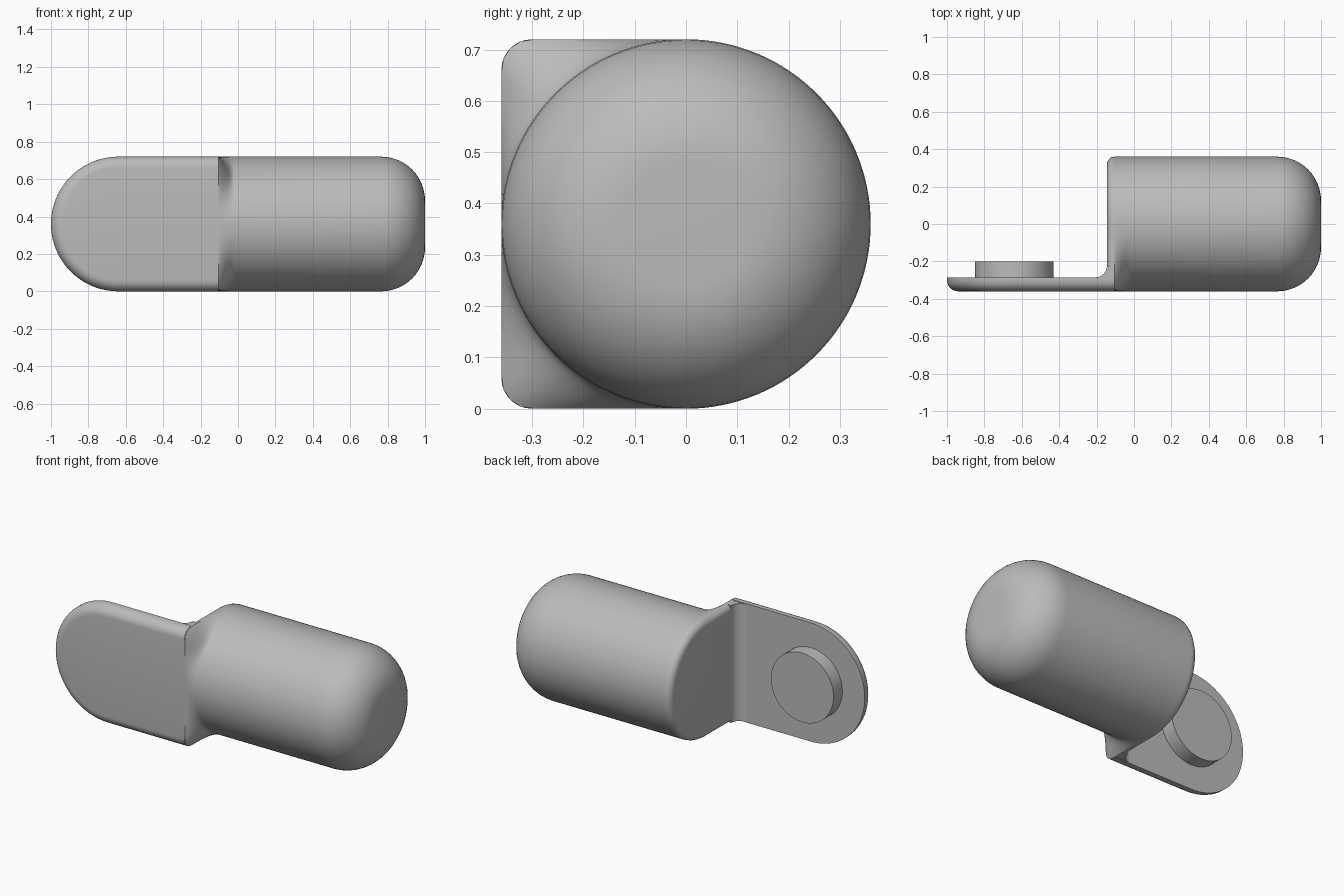
import bpy, bmesh, math
from math import sin, cos, pi

cube = bpy.data.objects.get("Cube")
if cube:
    bpy.data.objects.remove(cube)

R = 0.36          # barrel radius and half height of the plate
CORNER = 0.06     # rounding of the front edges
BACK = -0.285     # back face of the plate

grey = bpy.data.materials.new("plain grey")
grey.use_nodes = True
colour = (0.5, 0.5, 0.5, 1)
grey.diffuse_color = colour
grey.node_tree.nodes["Principled BSDF"].inputs["Base Color"].default_value = colour


def loft(name, rings, angle=35):
    """Skin a list of equal closed rings and cap both ends."""
    bm = bmesh.new()
    loops = [[bm.verts.new(p) for p in ring] for ring in rings]
    n = len(loops[0])
    for a, b in zip(loops, loops[1:]):
        for i in range(n):
            j = (i + 1) % n
            bm.faces.new((a[i], a[j], b[j], b[i]))
    bm.faces.new(loops[0])
    bm.faces.new(loops[-1])
    bmesh.ops.recalc_face_normals(bm, faces=bm.faces)
    mesh = bpy.data.meshes.new(name)
    bm.to_mesh(mesh)
    bm.free()
    mesh.materials.append(grey)
    obj = bpy.data.objects.new(name, mesh)
    bpy.context.collection.objects.link(obj)
    bpy.ops.object.select_all(action='DESELECT')
    obj.select_set(True)
    bpy.context.view_layer.objects.active = obj
    bpy.ops.object.shade_smooth_by_angle(angle=math.radians(angle))
    return obj


def square_reach(a):
    """Distance from the axis to a rounded square along angle a."""
    c, s = abs(cos(a)), abs(sin(a))
    k = R - CORNER
    flat = R / max(c, s)
    if min(c, s) * flat <= k:
        return flat
    dot = k * (c + s)
    return dot + math.sqrt(dot * dot - 2 * k * k + CORNER ** 2)


def section(x, inset, square, n=128):
    """Round section whose front half swells towards a rounded square."""
    ring = []
    for i in range(n):
        a = 2 * pi * i / n
        r = R
        if cos(a) < 0:
            r += square * (square_reach(a) - R)
        r -= inset
        ring.append((x, r * cos(a), R + r * sin(a)))
    return ring


# Barrel: softened shoulder, blend from square front to round, domed end
rings = []
for i in range(6):
    t = i / 5 * pi / 2
    rings.append(section(-0.145 + 0.04 * (1 - cos(t)), 0.04 * (1 - sin(t)), 1))
for i in range(1, 11):
    u = i / 10
    rings.append(section(-0.105 + 0.085 * u, 0, (1 - u) ** 2 * (1 + u)))
DOME = 0.235
for i in range(13):
    t = i / 12 * pi / 2
    rings.append(section(1 - DOME + DOME * sin(t), DOME * (1 - cos(t)), 0))
loft("barrel", rings)


def plate_outline(y, inset, n=40):
    """Flat tab outline with a round left end."""
    r = R - inset
    pts = [(-0.11, y, R - r), (-0.11, y, R + r)]
    for i in range(n + 1):
        a = pi / 2 + pi * i / n
        pts.append((-1 + R + r * cos(a), y, R + r * sin(a)))
    return pts


# Plate: sharp back edge, rounded front edge
rings = [plate_outline(BACK, 0)]
for i in range(8):
    t = i / 7 * pi / 2
    rings.append(plate_outline(-R + CORNER * (1 - sin(t)), CORNER * (1 - cos(t))))
loft("mounting_plate", rings)

# Peg on the back of the plate
loft("peg", [[(-0.64 + 0.21 * cos(2 * pi * i / 48), y, R + 0.21 * sin(2 * pi * i / 48))
              for i in range(48)] for y in (BACK - 0.01, -0.2)])

# Concave fillet between the plate and the end of the barrel
F = 0.06
profile = [(-0.11, BACK - 0.01), (-0.145 - F, BACK - 0.01)]
for i in range(9):
    t = i / 8 * pi / 2
    profile.append((-0.145 - F + F * sin(t), BACK + F * (1 - cos(t))))
profile.append((-0.11, BACK + F))
loft("inner_fillet", [[(x, y, z) for x, y in profile] for z in (0.004, 2 * R - 0.004)])
